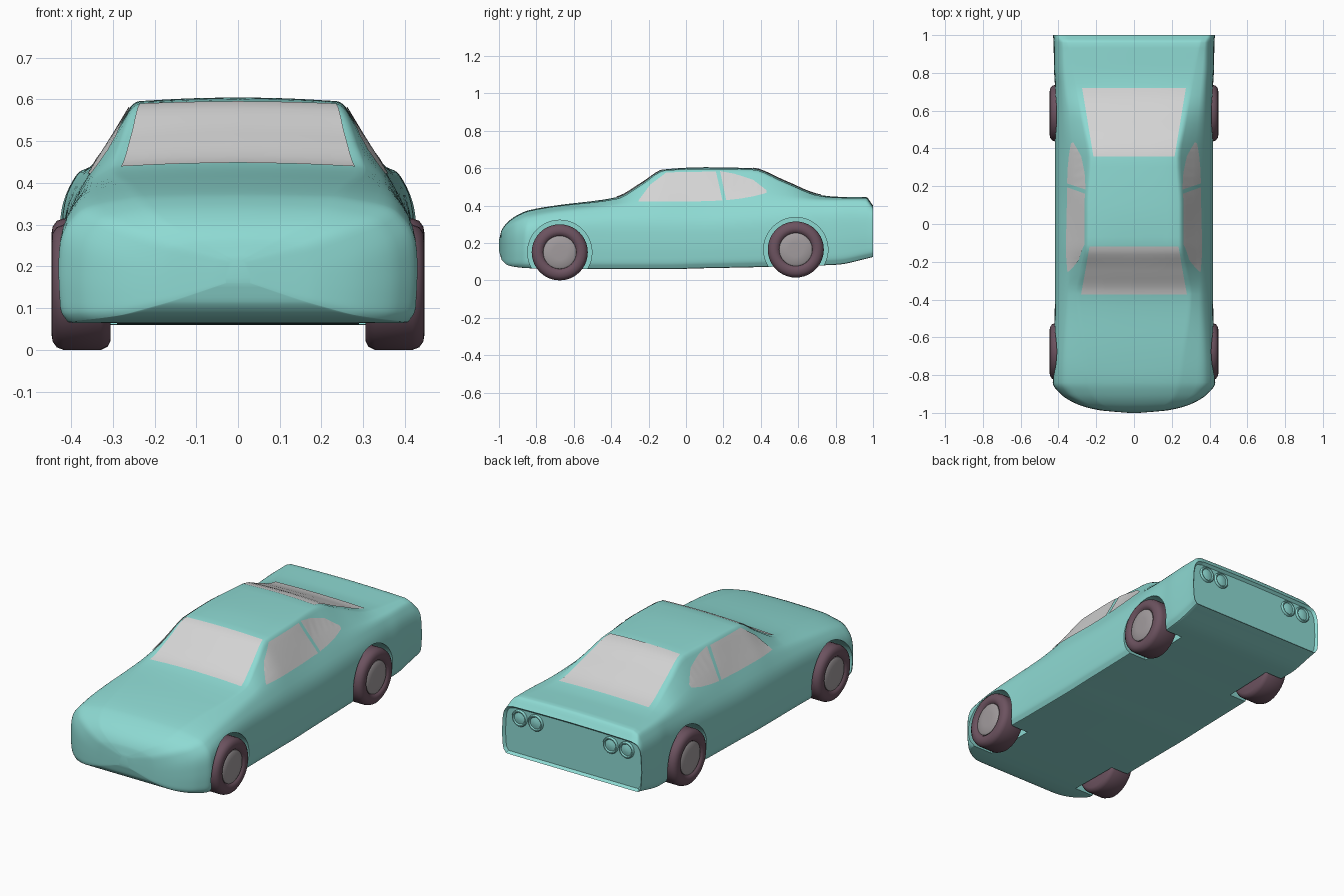
import bpy, bmesh, math
from mathutils import Vector, Matrix
from mathutils.bvhtree import BVHTree

if "Cube" in bpy.data.objects:
    bpy.data.objects.remove(bpy.data.objects["Cube"])


def material(name, rgb):
    m = bpy.data.materials.new(name)
    m.diffuse_color = (*rgb, 1)
    m.use_nodes = True
    m.node_tree.nodes["Principled BSDF"].inputs["Base Color"].default_value = m.diffuse_color
    return m


PAINT = material("teal_paint", (0.27, 0.70, 0.65))
RUBBER = material("plum_rubber", (0.15, 0.085, 0.115))
GLASS = material("pale_glass", (0.66, 0.66, 0.66))
METAL = material("grey_metal", (0.36, 0.33, 0.34))


def finish(name, bm, mat, angle=35):
    bmesh.ops.recalc_face_normals(bm, faces=bm.faces)
    me = bpy.data.meshes.new(name)
    bm.to_mesh(me)
    bm.free()
    me.materials.append(mat)
    ob = bpy.data.objects.new(name, me)
    bpy.context.collection.objects.link(ob)
    smooth(ob, angle)
    return ob


def smooth(ob, angle):
    bpy.ops.object.select_all(action='DESELECT')
    ob.select_set(True)
    bpy.context.view_layer.objects.active = ob
    bpy.ops.object.shade_smooth_by_angle(angle=math.radians(angle))


# Body stations: y, half width, bottom z, shoulder z, belt x, belt z, roof edge x, roof edge z, centre z
KEYS = [
    (-1.0, .03, .16, .19, .02, .21, .01, .215, .216),
    (-.985, .19, .11, .20, .17, .25, .10, .265, .27),
    (-.95, .31, .08, .23, .27, .29, .18, .31, .315),
    (-.90, .39, .07, .26, .34, .32, .22, .345, .35),
    (-.84, .432, .065, .285, .37, .345, .24, .37, .375),
    (-.70, .428, .062, .31, .37, .37, .26, .395, .40),
    (-.37, .42, .06, .32, .36, .40, .30, .435, .445),
    (-.24, .42, .06, .32, .358, .413, .275, .508, .518),
    (-.11, .42, .06, .32, .355, .425, .25, .588, .594),
    (.10, .42, .065, .32, .35, .425, .25, .595, .605),
    (.35, .42, .07, .33, .355, .43, .235, .592, .60),
    (.53, .42, .075, .34, .365, .43, .265, .522, .53),
    (.72, .42, .08, .35, .375, .43, .30, .45, .456),
    (.82, .425, .085, .36, .38, .43, .32, .442, .447),
    (.96, .427, .115, .36, .385, .425, .35, .44, .447),
    (1.0, .43, .125, .35, .40, .385, .36, .395, .40),
]


def tangent(c, i):
    """Monotone slope of column c at key i."""
    def sec(a):
        return (KEYS[a + 1][c] - KEYS[a][c]) / (KEYS[a + 1][0] - KEYS[a][0])
    if i == 0:
        return sec(0)
    if i == len(KEYS) - 1:
        return sec(i - 1)
    a, b = sec(i - 1), sec(i)
    return 2 * a * b / (a + b) if a * b > 0 else 0


def station(i, t):
    a, b = KEYS[i], KEYS[i + 1]
    h = b[0] - a[0]
    out = [a[0] + h * t]
    for c in range(1, 9):
        out.append((2*t**3 - 3*t*t + 1) * a[c] + (t**3 - 2*t*t + t) * h * tangent(c, i)
                   + (3*t*t - 2*t**3) * b[c] + (t**3 - t*t) * h * tangent(c, i + 1))
    return out


def section(s):
    """Closed ring of points for one station, with rounded corners."""
    y, w, zb, zs, xd, zd, xt, zt, zc = s
    ctrl = [(0, zb, 0), (.94 * w, zb, .08), (.985 * w, zb + .12 * (zs - zb), .3),
            (w, (zb + zs) / 2, .4), (.985 * w, zs, .45), (xd, zd, .3), (xt, zt, .12),
            (.5 * xt, zc - .25 * (zc - zt), .4), (0, zc, 0)]
    half = [Vector((0, y, zb))]
    for a, p, b in zip(ctrl, ctrl[1:], ctrl[2:]):
        A, P, B = (Vector((q[0], y, q[1])) for q in (a, p, b))
        p0, p1 = P.lerp(A, p[2]), P.lerp(B, p[2])
        for k in range(5):
            t = k / 4
            half.append(p0.lerp(P, t).lerp(P.lerp(p1, t), t))
    half.append(Vector((0, y, zc)))
    return half + [Vector((-v.x, v.y, v.z)) for v in reversed(half[1:-1])]


# Body shell lofted nose to tail
stations = [station(i, k / 5) for i in range(len(KEYS) - 1) for k in range(5)] + [list(KEYS[-1])]
bm = bmesh.new()
rings = [[bm.verts.new(p) for p in section(s)] for s in stations]
for r0, r1 in zip(rings, rings[1:]):
    n = len(r0)
    for j in range(n):
        bm.faces.new((r0[j], r0[(j + 1) % n], r1[(j + 1) % n], r1[j]))
bm.faces.new(rings[0])
tail = bm.faces.new(rings[-1])
bmesh.ops.recalc_face_normals(bm, faces=bm.faces)
# Recessed tail panel
bmesh.ops.inset_region(bm, faces=[tail], thickness=.012, depth=0)
bmesh.ops.translate(bm, verts=tail.verts, vec=(0, -.014, 0))
surface = BVHTree.FromBMesh(bm)
body = finish("car_body", bm, PAINT)

AXLES = {"front": (-.675, .15), "rear": (.587, .165)}

# Wheel arches cut out of the shell
for y, z in AXLES.values():
    for side in (-1, 1):
        bm = bmesh.new()
        bmesh.ops.create_cone(bm, cap_ends=True, segments=48, radius1=.172, radius2=.172, depth=.32,
                              matrix=Matrix.Translation((side * .45, y, z))
                              @ Matrix.Rotation(math.pi / 2, 4, 'Y'))
        cutter = finish("arch_cutter", bm, PAINT)
        cutter.hide_render = True
        mod = body.modifiers.new("arch", 'BOOLEAN')
        mod.operation, mod.solver, mod.object = 'DIFFERENCE', 'EXACT', cutter
        bpy.context.view_layer.objects.active = body
        bpy.ops.object.modifier_apply(modifier=mod.name)
        bpy.data.objects.remove(cutter)
smooth(body, 35)


def along(line, t):
    f = t * (len(line) - 1)
    i = min(int(f), len(line) - 2)
    return Vector(line[i]).lerp(Vector(line[i + 1]), f - i)


def window(name, low, high, axis, side=1, nu=30, nv=12):
    """Glass plate between two outlines, projected onto the body along x or z."""
    bm = bmesh.new()
    grid = []
    for i in range(nu + 1):
        col = []
        for j in range(nv + 1):
            p = along(low, i / nu).lerp(along(high, i / nu), j / nv)
            if axis == 'x':
                start, ray = Vector((2, p.x, p.y)), Vector((-1, 0, 0))
            else:
                start, ray = Vector((p.x, p.y, 2)), Vector((0, 0, -1))
            hit, normal, _, _ = surface.ray_cast(start, ray)
            if normal.dot(ray) > 0:
                normal = -normal
            hit = hit + normal * .004
            col.append(bm.verts.new((hit.x * side, hit.y, hit.z)))
        grid.append(col)
    for a, b in zip(grid, grid[1:]):
        for j in range(nv):
            bm.faces.new((a[j], b[j], b[j + 1], a[j + 1]))
    bmesh.ops.remove_doubles(bm, verts=bm.verts, dist=.0002)
    ob = finish(name, bm, GLASS, 60)
    # face the glass outward
    out = Vector((side, 0, 0)) if axis == 'x' else Vector((0, 0, 1))
    if sum((p.normal.dot(out) for p in ob.data.polygons)) < 0:
        ob.data.flip_normals()


# Windscreen, rear and side glass
window("windscreen", [(-.28, -.372), (.28, -.372)], [(-.235, -.118), (.235, -.118)], 'z')
window("rear_window", [(-.215, .358), (.215, .358)], [(-.275, .72), (.275, .72)], 'z')
for side, tag in ((1, "right"), (-1, "left")):
    window(tag + "_door_window", [(-.255, .42), (-.1, .42), (.05, .42), (.195, .425)],
           [(-.25, .43), (-.19, .51), (-.105, .575), (.16, .58)], 'x', side)
    window(tag + "_quarter_window", [(.215, .427), (.29, .435), (.36, .447), (.43, .465)],
           [(.182, .582), (.26, .568), (.36, .535), (.43, .48)], 'x', side)


def lathe(name, profile, centre, direction, mat, segs=40):
    """Spin (distance along axis, radius) points around an axis."""
    bm = bmesh.new()
    turn = Vector((0, 0, 1)).rotation_difference(Vector(direction))
    rows = []
    for d, r in profile:
        rows.append([bm.verts.new(Vector(centre) + turn @ Vector(
            (r * math.cos(2 * math.pi * k / segs), r * math.sin(2 * math.pi * k / segs), d)))
            for k in range(segs)])
    for a, b in zip(rows, rows[1:]):
        for k in range(segs):
            bm.faces.new((a[k], a[(k + 1) % segs], b[(k + 1) % segs], b[k]))
    bm.faces.new(rows[0])
    bm.faces.new(rows[-1])
    return finish(name, bm, mat, 40)


TYRE = [(.305, .09), (.305, .128), (.312, .142), (.328, .15), (.418, .15), (.434, .144),
        (.444, .13), (.447, .112), (.443, .096), (.432, .088)]
HUB = [(.425, .09), (.437, .088), (.443, .078), (.445, .04), (.445, .01)]

# Wheels
for end, (y, z) in AXLES.items():
    for side, tag in ((1, "right"), (-1, "left")):
        lathe(f"{end}_{tag}_tyre", TYRE, (0, y, z), (side, 0, 0), RUBBER)
        lathe(f"{end}_{tag}_hub", HUB, (0, y, z), (side, 0, 0), METAL)

# Round tail lamps with a raised rim
LAMP = [(-.02, .045), (.006, .045), (.011, .041), (.011, .036), (.005, .031), (.009, .015), (.01, .004)]
for side, tag in ((1, "right"), (-1, "left")):
    for x, place in ((.23, "inner"), (.328, "outer")):
        lathe(f"{tag}_{place}_tail_lamp", LAMP, (side * x, .987, .335), (0, 1, 0), PAINT, 28)
